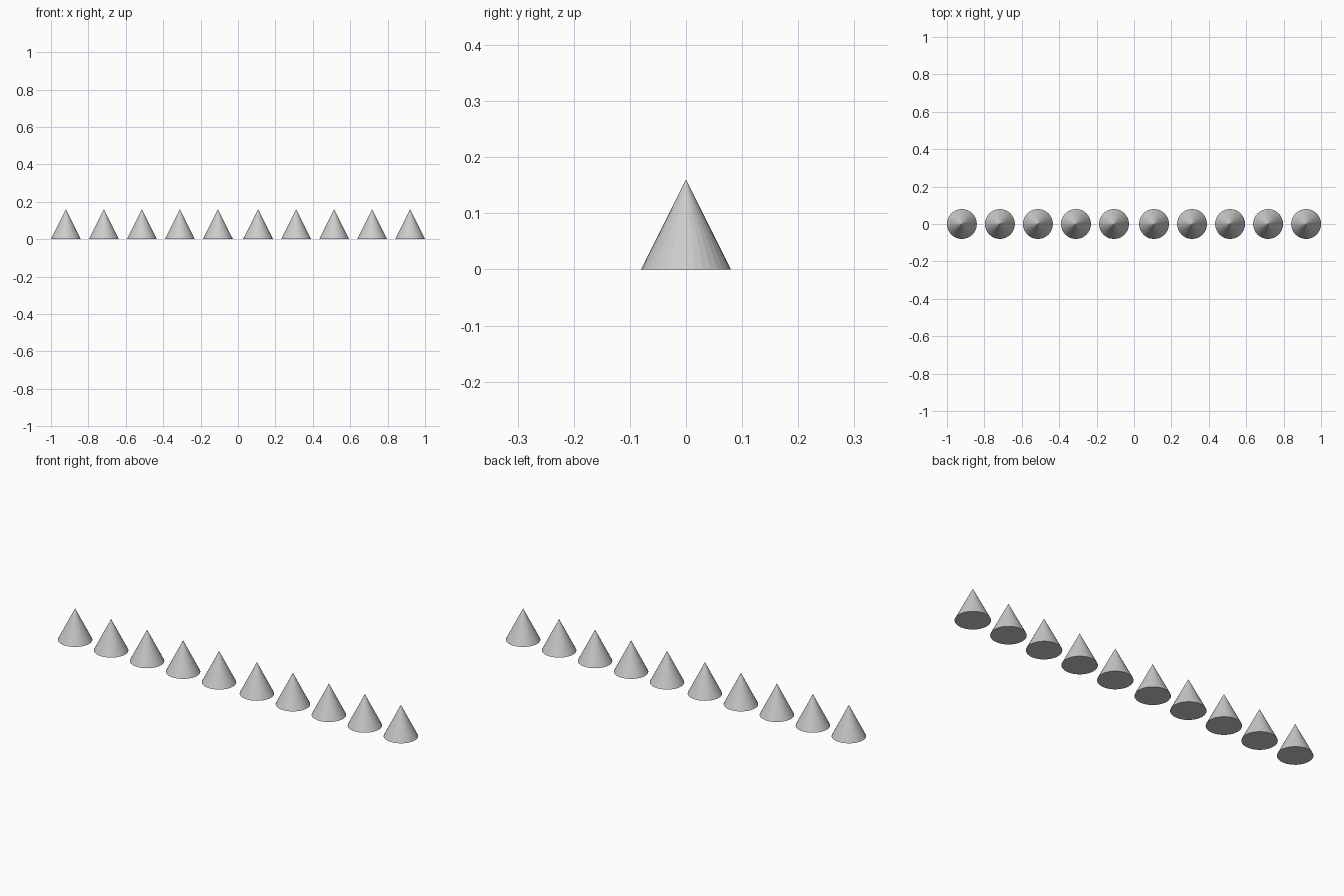
import bpy

if "Cube" in bpy.data.objects:
    bpy.data.objects.remove(bpy.data.objects["Cube"])

RADIUS, HEIGHT = 0.08, 0.16
FIRST, STEP = 0.107, 0.2033   # innermost cone offset and spacing

# row of ten cones, five on each side of the centre
for side, name in ((-1, "left"), (1, "right")):
    for i in range(5):
        bpy.ops.mesh.primitive_cone_add(
            vertices=32, radius1=RADIUS, radius2=0, depth=HEIGHT,
            location=(side * (FIRST + i * STEP), 0, HEIGHT / 2))
        bpy.context.object.name = f"cone_{name}_{i + 1}"
